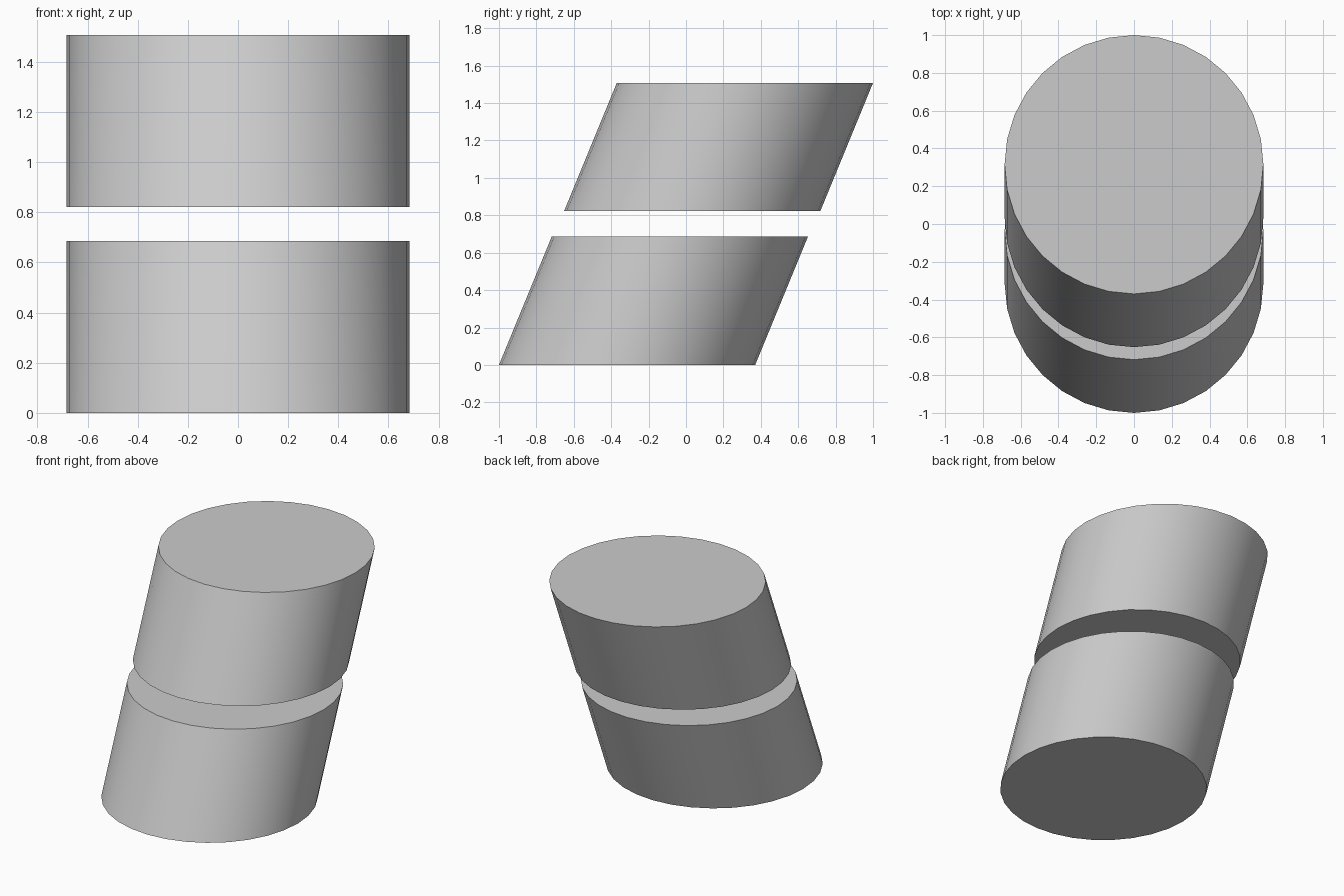
import bpy, bmesh
from mathutils import Matrix, Vector

if "Cube" in bpy.data.objects:
    bpy.data.objects.remove(bpy.data.objects["Cube"])

RADIUS, HEIGHT, SLANT = 0.685, 0.686, 0.282


def leaning_drum(name, z_bottom, y_bottom):
    """Closed 32-sided cylinder sheared towards +y."""
    bm = bmesh.new()
    bmesh.ops.create_cone(bm, cap_ends=True, segments=32, radius1=RADIUS,
                          radius2=RADIUS, depth=HEIGHT,
                          matrix=Matrix.Translation((0, 0, HEIGHT / 2)))
    for v in bm.verts:
        v.co += Vector((0, y_bottom + SLANT * v.co.z / HEIGHT, z_bottom))
    mesh = bpy.data.meshes.new(name)
    bm.to_mesh(mesh)
    bm.free()
    obj = bpy.data.objects.new(name, mesh)
    bpy.context.collection.objects.link(obj)
    bpy.ops.object.select_all(action='DESELECT')
    obj.select_set(True)
    bpy.context.view_layer.objects.active = obj
    bpy.ops.object.shade_smooth_by_angle()
    return obj


# Two drums leaning back along one line, with a narrow gap between
leaning_drum("lower_drum", 0.0, -0.315)
leaning_drum("upper_drum", 0.822, 0.033)
